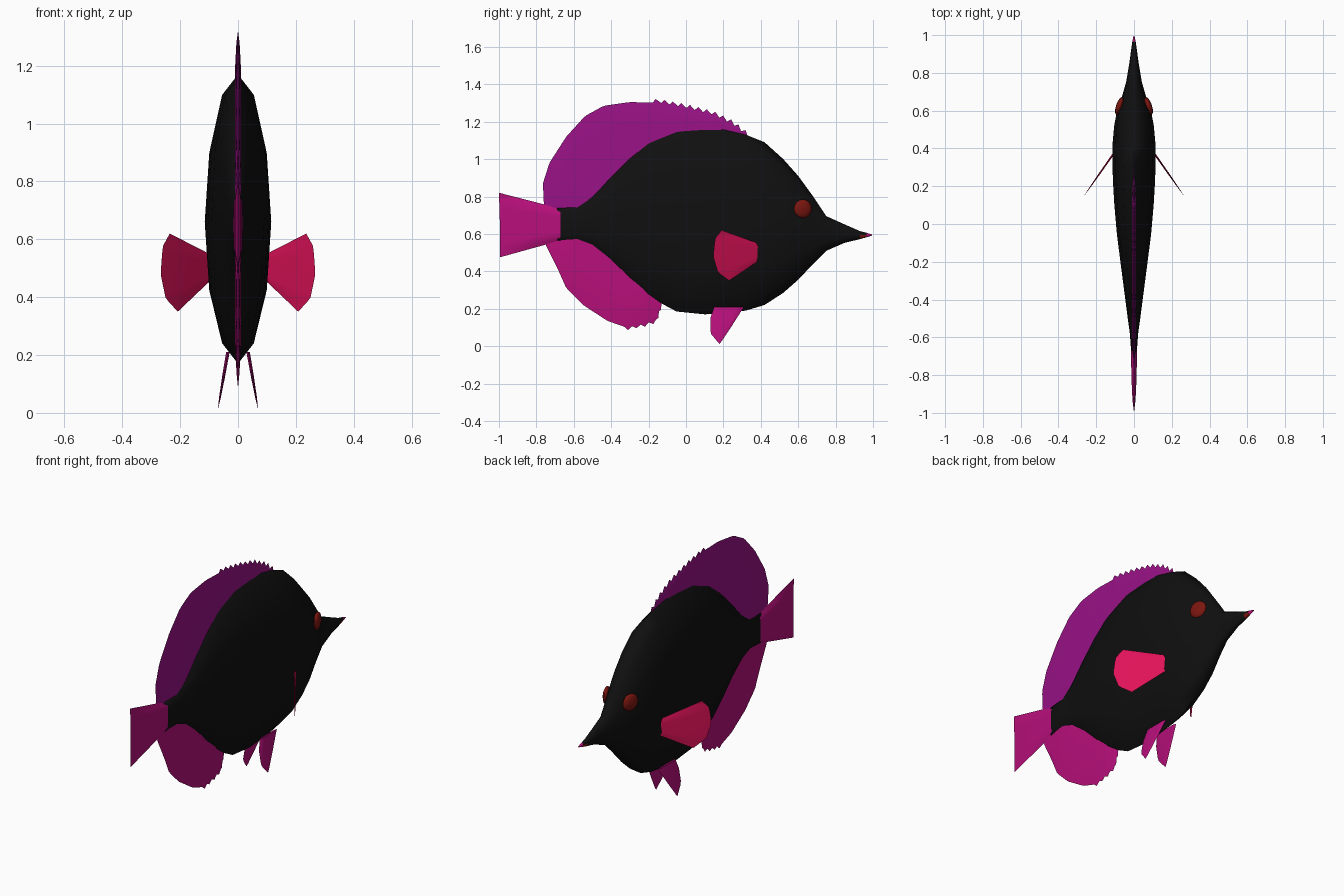
import bpy, bmesh, math
from mathutils import Vector, Matrix

cube = bpy.data.objects.get("Cube")
if cube:
    bpy.data.objects.remove(cube, do_unlink=True)


def material(name, rgb):
    m = bpy.data.materials.new(name)
    m.use_nodes = True
    col = (*rgb, 1)
    m.diffuse_color = col
    m.node_tree.nodes["Principled BSDF"].inputs["Base Color"].default_value = col
    return m


BLACK = material("body black", (.005, .005, .005))
PURPLE = material("dorsal purple", (.32, .006, .24))
MAGENTA = material("fin magenta", (.48, .005, .2))
PINK = material("pectoral pink", (.75, .006, .1))
RED = material("eye red", (.2, .008, .005))


def finish(name, bm, mats, angle=60):
    bmesh.ops.remove_doubles(bm, verts=bm.verts, dist=.00001)
    bmesh.ops.recalc_face_normals(bm, faces=bm.faces)
    me = bpy.data.meshes.new(name)
    bm.to_mesh(me)
    bm.free()
    for m in mats:
        me.materials.append(m)
    for p in me.polygons:
        p.use_smooth = True
    me.set_sharp_from_angle(angle=math.radians(angle))
    ob = bpy.data.objects.new(name, me)
    bpy.context.collection.objects.link(ob)
    return ob


def resample(points, n):
    """n + 1 points at even distances along a polyline"""
    pts = [Vector(p) for p in points]
    lengths = [(b - a).length for a, b in zip(pts, pts[1:])]
    total, out = sum(lengths), []
    for i in range(n + 1):
        d, k = total * i / n, 0
        while k < len(lengths) - 1 and d > lengths[k]:
            d -= lengths[k]
            k += 1
        out.append(pts[k].lerp(pts[k + 1], min(1, d / lengths[k])))
    return out


def fin(name, root, edge, thick, mat, n=24, teeth_from=2, tooth=0, place=lambda p: 0, side=1):
    """Thin lens-shaped blade between a root line and an edge line (y, z)"""
    r, e = resample(root, n), resample(edge, n)
    for i in range(n):
        if i / n > teeth_from and i % 2:
            e[i] += (e[i] - r[i]).normalized() * tooth
    bm = bmesh.new()
    rows = [(0, 1), (.45, .85), (.8, .5), (1, 0)]
    for face in (-1, 1):
        grid = []
        for i in range(n + 1):
            u = i / n
            end = min(1, 6 * u, 6 * (1 - u))
            line = []
            for s, w in rows:
                p = r[i].lerp(e[i], s)
                x = place(p) + face * thick * w * end
                line.append(bm.verts.new((side * x, p.x, p.y)))
            grid.append(line)
        for a, b in zip(grid, grid[1:]):
            for j in range(len(rows) - 1):
                bm.faces.new((a[j], a[j + 1], b[j + 1], b[j]))
    return finish(name, bm, [mat])


# Body: twelve-sided rings along the length (y, top, bottom, half width)
STATIONS = [
    (-.73, .66, .64, .003), (-.69, .74, .56, .014), (-.58, .75, .56, .022),
    (-.5, .81, .53, .033), (-.4, .92, .45, .046), (-.3, 1.02, .35, .059),
    (-.2, 1.1, .265, .072), (-.05, 1.16, .185, .091), (.1, 1.17, .17, .104),
    (.2, 1.165, .175, .11), (.32, 1.13, .19, .115), (.42, 1.09, .22, .114),
    (.52, 1, .285, .105), (.6, .91, .355, .09), (.68, .8, .44, .062),
    (.75, .695, .51, .042), (.85, .65, .553, .025), (.93, .615, .572, .014),
    (.965, .606, .582, .009), (.995, .597, .591, .003)]
bm = bmesh.new()
rings = []
for y, top, bottom, half in STATIONS:
    mid, h = (top + bottom) / 2, (top - bottom) / 2
    angles = [math.tau * k / 12 for k in range(12)]
    rings.append([bm.verts.new((half * math.sin(a), y, mid + h * math.cos(a))) for a in angles])
for a, b in zip(rings, rings[1:]):
    for k in range(12):
        j = (k + 1) % 12
        bm.faces.new((a[k], a[j], b[j], b[k]))
bm.faces.new(rings[0])
bm.faces.new(rings[-1])
# Snout tip: magenta lips with a red lower jaw
for f in bm.faces:
    c = f.calc_center_median()
    if c.y > .96:
        f.material_index = 1
    elif c.y > .93 and c.z < .59:
        f.material_index = 2
finish("body", bm, [BLACK, MAGENTA, RED], 75)

# Dorsal fin, rooted just inside the back
back = [(y, top - .03) for y, top, _, _ in STATIONS[1:11]]
fin("dorsal_fin", back,
    [(-.76, .76), (-.765, .87), (-.73, .98), (-.64, 1.12), (-.54, 1.23), (-.44, 1.285),
     (-.3, 1.305), (-.13, 1.3), (.02, 1.27), (.15, 1.235), (.25, 1.185), (.33, 1.12)],
    .011, PURPLE, n=64, teeth_from=.64, tooth=.022)

# Anal fin, rooted just inside the belly
belly = [(y, bottom + .03) for y, _, bottom, _ in STATIONS[1:7]] + [(-.13, .25)]
fin("anal_fin", belly,
    [(-.75, .54), (-.68, .4), (-.64, .31), (-.55, .22), (-.42, .135), (-.32, .1),
     (-.22, .12), (-.16, .14), (-.13, .23)],
    .011, MAGENTA, n=40, teeth_from=.68, tooth=.016)

# Tail fin
fin("tail_fin", [(-.67, .735), (-.67, .565)], [(-1, .82), (-.995, .65), (-.995, .475)],
    .016, MAGENTA, n=12)

# Paired fins and eyes
for side, label in ((1, "left"), (-1, "right")):
    fin(label + "_pectoral_fin", [(.385, .55), (.38, .45)],
        [(.19, .62), (.155, .575), (.145, .48), (.17, .395), (.23, .35)],
        .006, PINK, n=12, place=lambda p: .103 + (.38 - p.x) * .7, side=side)
    fin(label + "_pelvic_fin", [(.15, .21), (.31, .21)],
        [(.13, .15), (.13, .07), (.18, .01), (.24, .1)],
        .006, MAGENTA, n=12, place=lambda p: .035 + (.21 - p.y) * .175, side=side)
    bm = bmesh.new()
    turn = Matrix.Translation((side * .077, .625, .735)) @ Matrix.Rotation(side * .33, 4, "Z")
    bmesh.ops.create_uvsphere(bm, u_segments=12, v_segments=8, radius=1,
                              matrix=turn @ Matrix.Diagonal((.018, .05, .05, 1)))
    finish(label + "_eye", bm, [RED])
